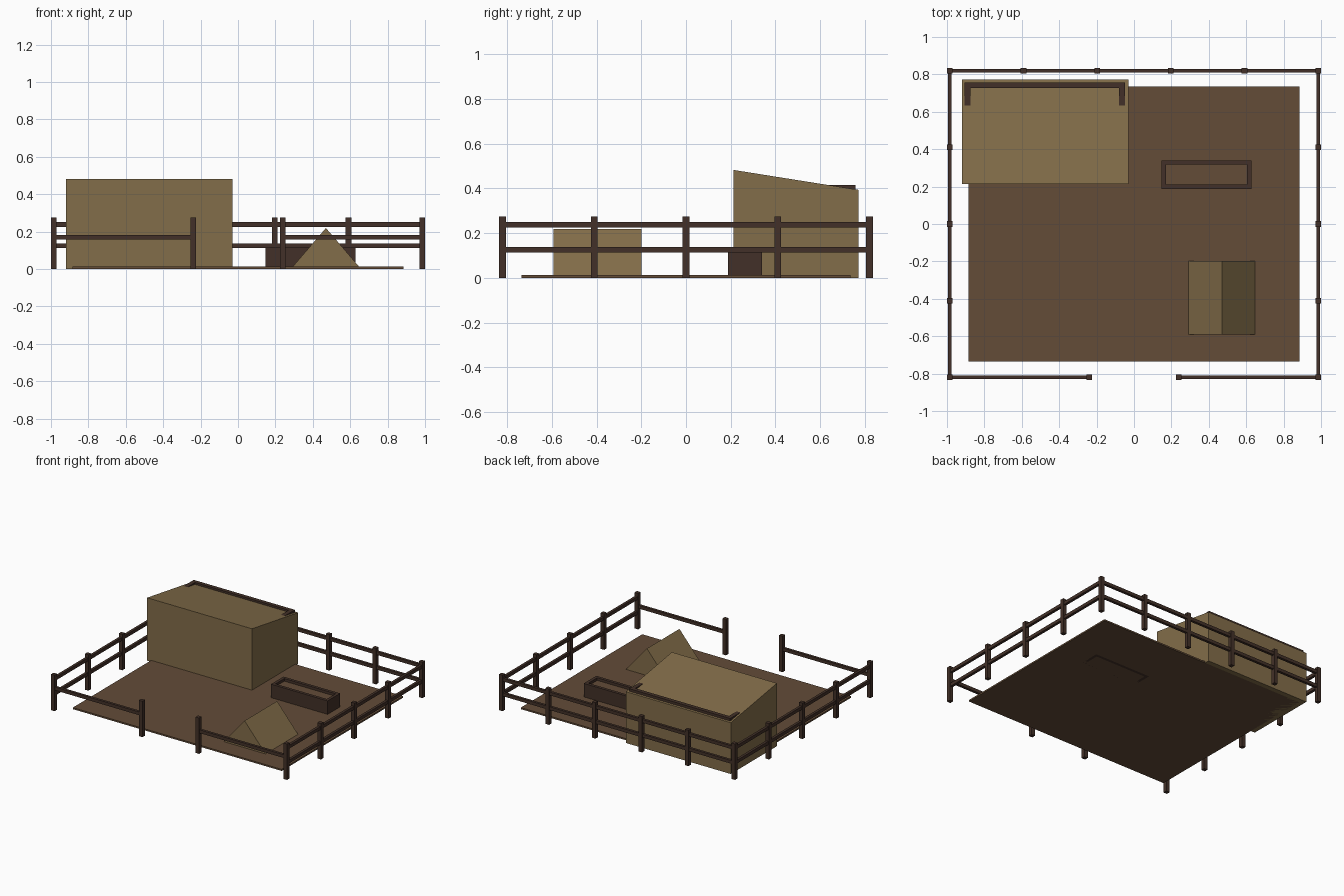
import bpy

if "Cube" in bpy.data.objects:
    bpy.data.objects.remove(bpy.data.objects["Cube"])

def material(name, rgb):
    m = bpy.data.materials.new(name)
    m.diffuse_color = (*rgb, 1)
    m.use_nodes = True
    m.node_tree.nodes["Principled BSDF"].inputs["Base Color"].default_value = m.diffuse_color
    return m

WOOD = material("dark_wood", (0.055, 0.030, 0.021))
STRAW = material("straw", (0.225, 0.153, 0.067))
EARTH = material("earth", (0.125, 0.072, 0.039))

def mesh(name, verts, faces, mat):
    me = bpy.data.meshes.new(name)
    me.from_pydata(verts, [], faces)
    me.materials.append(mat)
    ob = bpy.data.objects.new(name, me)
    bpy.context.collection.objects.link(ob)
    return ob

def prism(name, profile, axis, a, b, mat):
    """Extrude a 2D profile along x (profile in y, z) or y (profile in x, z)."""
    put = (lambda p, t: (t, p[0], p[1])) if axis == 'x' else (lambda p, t: (p[0], t, p[1]))
    n = len(profile)
    verts = [put(p, t) for t in (a, b) for p in profile]
    faces = [tuple(range(n)), tuple(range(2 * n - 1, n - 1, -1))]
    faces += [(i, i + n, (i + 1) % n + n, (i + 1) % n) for i in range(n)]
    if axis == 'x':
        faces = [f[::-1] for f in faces]
    return mesh(name, verts, faces, mat)

def box(name, x, y, z, mat):
    profile = [(x[0], z[0]), (x[1], z[0]), (x[1], z[1]), (x[0], z[1])]
    return prism(name, profile, 'y', y[0], y[1], mat)

# Yard ground slab
box("ground", (-0.885, 0.885), (-0.735, 0.735), (0, 0.012), EARTH)

# Fence posts: back row, both sides, and the front with its gate gap
FX, FY, P, R = 0.985, 0.82, 0.015, 0.010
posts = [(-FX + i * 2 * FX / 5, FY) for i in range(6)]
posts += [(s * FX, -FY + j * FY / 2) for s in (-1, 1) for j in range(4)]
posts += [(s * 0.24, -FY) for s in (-1, 1)]
for x, y in posts:
    box("fence_post", (x - P, x + P), (y - P, y + P), (0, 0.275), WOOD)

# Double rails on back and sides
for z in (0.125, 0.238):
    h = (z - 0.0125, z + 0.0125)
    box("back_rail", (-FX, FX), (FY - R, FY + R), h, WOOD)
    for s in (-1, 1):
        box("side_rail", (s * FX - R, s * FX + R), (-FY, FY), h, WOOD)

# Single rails on either side of the front opening
for x in ((-FX, -0.24), (0.24, FX)):
    box("front_rail", x, (-FY - R, -FY + R), (0.158, 0.183), WOOD)

# Shelter with sloping roof, and inner walls that poke through at the back
prism("shelter", [(0.213, 0), (0.772, 0), (0.772, 0.393), (0.213, 0.482)],
      'x', -0.92, -0.03, STRAW)
box("shelter_back_wall", (-0.905, -0.048), (0.727, 0.757), (0.01, 0.415), WOOD)
for x in ((-0.905, -0.873), (-0.08, -0.048)):
    box("shelter_side_wall", x, (0.24, 0.757), (0.01, 0.415), WOOD)

# Feed trough: four walls around a filling
X0, X1, Y0, Y1, T, H = 0.148, 0.628, 0.188, 0.34, 0.023, (0, 0.115)
for y in ((Y0, Y0 + T), (Y1 - T, Y1)):
    box("trough_long_wall", (X0, X1), y, H, WOOD)
for x in ((X0, X0 + T), (X1 - T, X1)):
    box("trough_end_wall", x, (Y0 + T, Y1 - T), H, WOOD)
box("trough_feed", (X0 + T, X1 - T), (Y0 + T, Y1 - T), (0, 0.095), EARTH)

# Straw heap
prism("straw_heap", [(0.282, 0), (0.658, 0), (0.47, 0.219)], 'y', -0.592, -0.198, STRAW)
